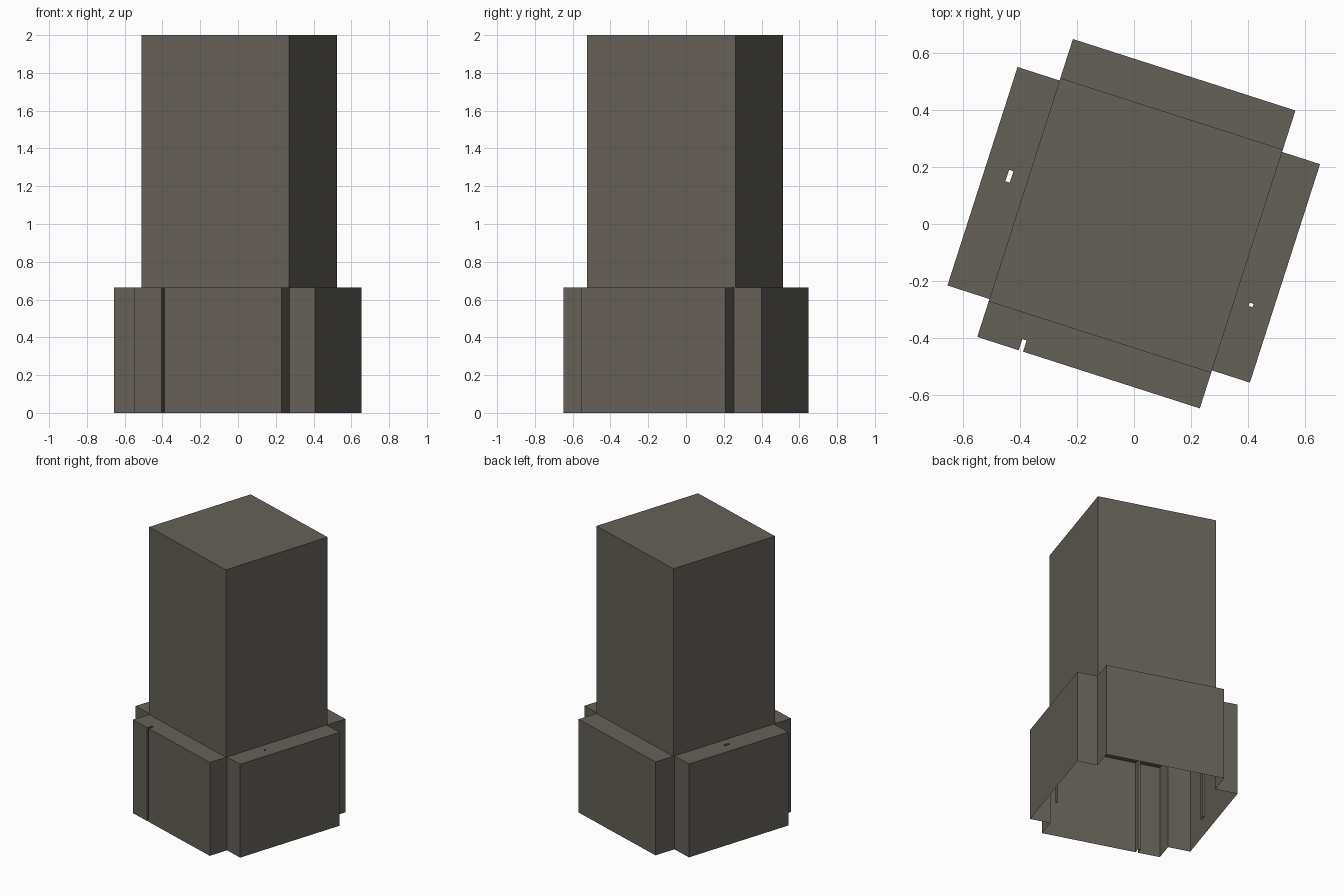
import bpy, bmesh, math
from mathutils import Matrix

if "Cube" in bpy.data.objects:
    bpy.data.objects.remove(bpy.data.objects["Cube"])

LEDGE_Z, TOP_Z = 0.665, 2.0
TURN = Matrix.Rotation(math.radians(-17.8), 4, 'Z')

stone = bpy.data.materials.new("dark warm grey")
stone.diffuse_color = (0.13, 0.118, 0.098, 1)
stone.use_nodes = True
stone.node_tree.nodes["Principled BSDF"].inputs["Base Color"].default_value = stone.diffuse_color


def finish(bm, name):
    bmesh.ops.remove_doubles(bm, verts=bm.verts, dist=1e-5)
    bm.transform(TURN)
    mesh = bpy.data.meshes.new(name)
    bm.to_mesh(mesh)
    bm.free()
    mesh.materials.append(stone)
    ob = bpy.data.objects.new(name, mesh)
    bpy.context.collection.objects.link(ob)


def face(bm, pts):
    bm.faces.new([bm.verts.new(p) for p in pts])


def rect_loop(x0, x1, y0, y1):
    return [(x0, y0), (x1, y0), (x1, y1), (x0, y1)]


def walls(bm, loop, z0, z1):
    for (ax, ay), (bx, by) in zip(loop, loop[1:] + loop[:1]):
        face(bm, [(ax, ay, z0), (bx, by, z0), (bx, by, z1), (ax, ay, z1)])


def flat(bm, x0, x1, y0, y1, z):
    face(bm, [(x, y, z) for x, y in rect_loop(x0, x1, y0, y1)])


def flat_with_hole(bm, o, h, z):
    flat(bm, o[0], o[1], o[2], h[2], z)
    flat(bm, o[0], o[1], h[3], o[3], z)
    flat(bm, o[0], h[0], h[2], h[3], z)
    flat(bm, h[1], o[1], h[2], h[3], z)


# Dimensions in the building's own turned frame
L, R, F, B = -0.403, 0.418, -0.415, 0.409      # tower sides
OL, OR, OF, OB = -0.558, 0.558, -0.546, 0.553  # outer base sides
SF, SB = -0.406, 0.400                         # ends of side wings
N0, N1, ND = -0.250, -0.234, -0.505            # notch in front wing
left_hole = (-0.476, -0.460, 0.005, 0.047)
right_hole = (0.472, 0.486, -0.151, -0.139)

# Base walls: stepped cross outline with a front notch and two shafts
bm = bmesh.new()
walls(bm, [(L, OF), (N0, OF), (N0, ND), (N1, ND), (N1, OF), (R, OF),
           (R, SF), (OR, SF), (OR, SB), (R, SB), (R, OB), (L, OB),
           (L, SB), (OL, SB), (OL, SF), (L, SF)], 0, LEDGE_Z)
for hole in (left_hole, right_hole):
    walls(bm, rect_loop(*hole)[::-1], 0, LEDGE_Z)
finish(bm, "base_walls")

# Flat roofs of the four wings
bm = bmesh.new()
flat(bm, L, R, B, OB, LEDGE_Z)
flat(bm, L, N0, OF, F, LEDGE_Z)
flat(bm, N0, N1, ND, F, LEDGE_Z)
flat(bm, N1, R, OF, F, LEDGE_Z)
flat_with_hole(bm, (OL, L, SF, SB), left_hole, LEDGE_Z)
flat_with_hole(bm, (R, OR, SF, SB), right_hole, LEDGE_Z)
finish(bm, "base_ledges")

# Tower walls and roof
bm = bmesh.new()
walls(bm, rect_loop(L, R, F, B), LEDGE_Z, TOP_Z)
flat(bm, L, R, F, B, TOP_Z)
finish(bm, "tower")
